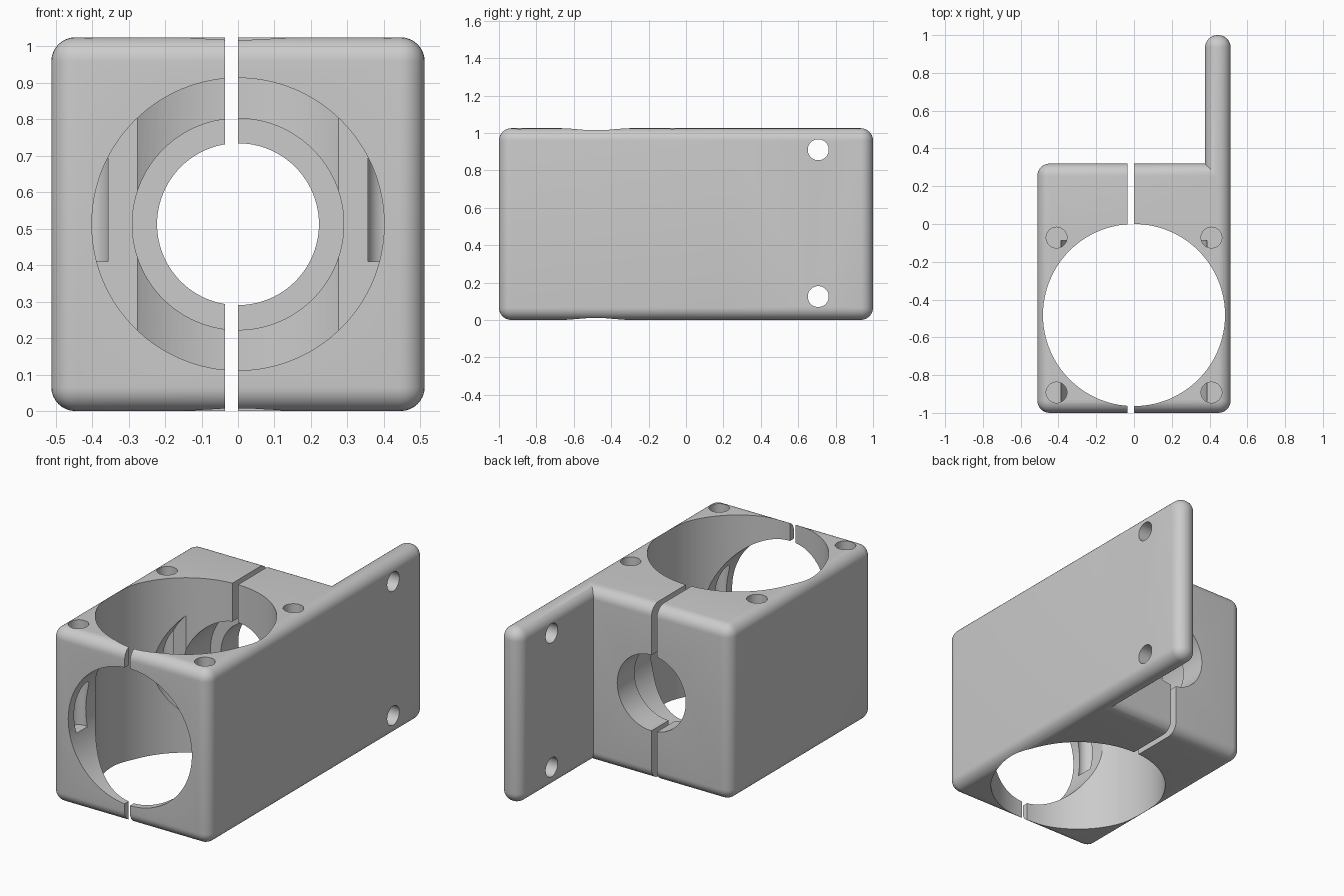
import bpy, bmesh, math
from mathutils import Matrix, Vector

if "Cube" in bpy.data.objects:
    bpy.data.objects.remove(bpy.data.objects["Cube"])

MID = 0.5125                     # half of the block height
grey = bpy.data.materials.new("light grey")
grey.diffuse_color = (0.6, 0.6, 0.6, 1)
grey.use_nodes = True
grey.node_tree.nodes["Principled BSDF"].inputs["Base Color"].default_value = grey.diffuse_color


def make(name, bm):
    mesh = bpy.data.meshes.new(name)
    bm.to_mesh(mesh)
    bm.free()
    mesh.materials.append(grey)
    obj = bpy.data.objects.new(name, mesh)
    bpy.context.collection.objects.link(obj)
    return obj


def box(name, lo, hi, radius=0.0):
    """Box between two corners, optionally with rounded edges."""
    lo, hi = Vector(lo), Vector(hi)
    bm = bmesh.new()
    bmesh.ops.create_cube(bm, size=1)
    bmesh.ops.scale(bm, vec=hi - lo, verts=bm.verts)
    bmesh.ops.translate(bm, vec=(lo + hi) / 2, verts=bm.verts)
    if radius:
        bmesh.ops.bevel(bm, geom=bm.edges[:], offset=radius, segments=8,
                        profile=0.5, affect='EDGES')
    return make(name, bm)


def cylinder(name, start, end, radius, sides=96):
    """Cylinder running between two points."""
    start, end = Vector(start), Vector(end)
    axis = end - start
    turn = axis.to_track_quat('Z', 'Y').to_matrix().to_4x4()
    bm = bmesh.new()
    bmesh.ops.create_cone(bm, cap_ends=True, segments=sides, radius1=radius,
                          radius2=radius, depth=axis.length,
                          matrix=Matrix.Translation((start + end) / 2) @ turn)
    return make(name, bm)


def combine(target, other, operation):
    mod = target.modifiers.new(operation.lower(), 'BOOLEAN')
    mod.object, mod.operation, mod.solver = other, operation, 'EXACT'
    bpy.context.view_layer.objects.active = target
    bpy.ops.object.modifier_apply(modifier=mod.name)
    bpy.data.objects.remove(other)


# Rounded clamp block with the long mounting plate on its right side
body = box("clamp_block", (-0.512, -1, 0), (0.512, 0.32, 2 * MID), 0.066)
plate = box("mounting_plate", (0.376, -1, 0), (0.512, 1, 2 * MID), 0.066)
combine(body, plate, 'UNION')

# Large vertical bore, then the stepped bore from front to back
cutters = [
    cylinder("vertical_bore", (0, -0.482, -0.2), (0, -0.482, 1.3), 0.482, 128),
    cylinder("front_bore", (0, -1.2, MID), (0, -0.087, MID), 0.401, 128),
    cylinder("middle_bore", (0, -0.6, MID), (0, 0.16, MID), 0.29),
    cylinder("rear_bore", (0, -0.6, MID), (0, 0.6, MID), 0.222),
]
# Blind screw holes from the top
for x in (-0.41, 0.41):
    for y in (-0.892, -0.072):
        cutters.append(cylinder("screw_hole", (x, y, 0.41), (x, y, 1.3), 0.055, 48))
# Through holes in the mounting plate
for z in (0.125, 0.91):
    cutters.append(cylinder("plate_hole", (0.2, 0.707, z), (0.7, 0.707, z), 0.056, 48))
# Clamping slit that splits the block
cutters.append(box("slit", (-0.035, -1.2, -0.2), (0, 0.6, 1.3)))

for cutter in cutters:
    combine(body, cutter, 'DIFFERENCE')

bpy.ops.object.select_all(action='DESELECT')
body.select_set(True)
bpy.context.view_layer.objects.active = body
bpy.ops.object.shade_smooth_by_angle(angle=math.radians(30))
